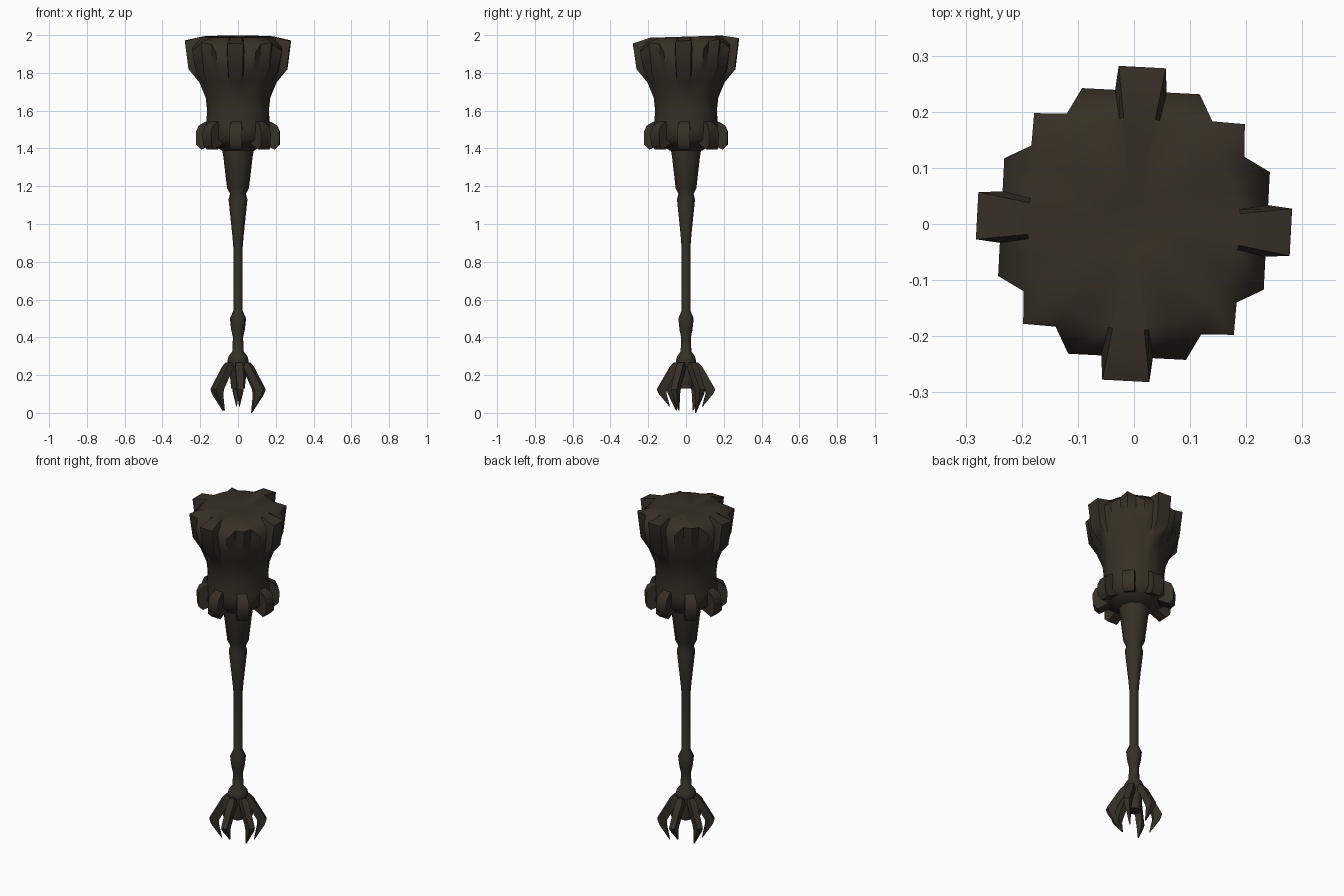
import bpy, bmesh, math
from mathutils import Vector

if "Cube" in bpy.data.objects:
    bpy.data.objects.remove(bpy.data.objects["Cube"])

mat = bpy.data.materials.new("dark_wood")
mat.diffuse_color = (0.038, 0.029, 0.019, 1)
mat.use_nodes = True
mat.node_tree.nodes["Principled BSDF"].inputs["Base Color"].default_value = mat.diffuse_color
TWIST = math.radians(-3)


def finish(name, bm, angle=50):
    bmesh.ops.recalc_face_normals(bm, faces=bm.faces)
    me = bpy.data.meshes.new(name)
    bm.to_mesh(me)
    bm.free()
    ob = bpy.data.objects.new(name, me)
    bpy.context.collection.objects.link(ob)
    me.materials.append(mat)
    bpy.ops.object.select_all(action='DESELECT')
    ob.select_set(True)
    bpy.context.view_layer.objects.active = ob
    bpy.ops.object.shade_smooth_by_angle(angle=math.radians(angle))
    return ob


def loft(bm, rings, cap=True):
    """Skin a list of equal-length point rings and close both ends."""
    vs = [[bm.verts.new(p) for p in ring] for ring in rings]
    n = len(vs[0])
    for a, b in zip(vs, vs[1:]):
        for i in range(n):
            j = (i + 1) % n
            bm.faces.new((a[i], a[j], b[j], b[i]))
    if cap:
        bm.faces.new(vs[0])
        bm.faces.new(vs[-1])
    return vs


def lathe(name, profile, sides):
    bm = bmesh.new()
    loft(bm, [[(r * math.cos(k * math.tau / sides), r * math.sin(k * math.tau / sides), z)
               for k in range(sides)] for r, z in profile])
    return finish(name, bm)


# Ribbed head: round waist that grows into a notched outline with four fins
quarter = [(.28, -.042), (.28, .042), (.237, .046), (.237, .105), (.19, .13),
           (.188, .188), (.13, .19), (.105, .237), (.046, .237)]
drop = [0, 0, .035, .05, .01, 0, .01, .05, .035]
outline = []
for q in range(4):
    for (x, y), d in zip(quarter, drop):
        v = Vector((x, y)).to_2d()
        a = math.atan2(y, x) + q * math.pi / 2 + TWIST
        outline.append((a, v.length, d))


def head_ring(z, r, star, scale=1.0, dip=0.0, tilt=0.0):
    pts = []
    for a, rs, d in outline:
        rad = r * (1 - star) + rs * scale * star
        y = rad * math.sin(a)
        pts.append((rad * math.cos(a), y, z - d * dip + y * tilt))
    return pts


bm = bmesh.new()
rings = [head_ring(1.39, .09, 0), head_ring(1.42, .13, 0), head_ring(1.45, .172, 0),
         head_ring(1.52, .17, 0), head_ring(1.60, .164, 0), head_ring(1.67, .172, 0),
         head_ring(1.75, .195, .12), head_ring(1.82, .2, 1, .93),
         head_ring(1.97, .2, 1, 1, 1, .05), head_ring(1.992, .19, 0, 1, 0, .03),
         head_ring(1.972, .05, 0)]
loft(bm, rings)
finish("ribbed_head", bm, 60)

# Ring of blunt studs under the head
bm = bmesh.new()
stud = [(.13, 1.56, .02), (.175, 1.54, .026), (.208, 1.52, .032),
        (.222, 1.485, .034), (.22, 1.42, .034), (.195, 1.395, .03)]
for k in range(8):
    a = k * math.pi / 4 + TWIST
    c, s = math.cos(a), math.sin(a)
    rows = []
    for r, z, w in stud:
        rows.append([(r * c - t * s, r * s + t * c, z) for t in (-w, w)])
    base = [[(.12 * c - t * s, .12 * s + t * c, z) for t in (-.03, .03)]
            for z in (1.43, 1.54)]
    left = [bm.verts.new(p[0]) for p in rows + base]
    right = [bm.verts.new(p[1]) for p in rows + base]
    bm.faces.new(left)
    bm.faces.new(right)
    for i in range(len(left)):
        j = (i + 1) % len(left)
        bm.faces.new((left[i], left[j], right[j], right[i]))
finish("stud_ring", bm, 50)

# Tapering handle with collars, ending in the claw hub
lathe("handle", [(.088, 1.41), (.078, 1.36), (.058, 1.19), (.042, 1.16), (.05, 1.13),
                 (.03, .94), (.025, .88), (.025, .54), (.043, .5), (.036, .44),
                 (.027, .40), (.03, .325), (.05, .30), (.056, .275), (.045, .22),
                 (.036, .13)], 10)

# Six bent claws: radius, height, half thickness, half width
claw = [(.045, .268, .018, .016), (.062, .245, .022, .02), (.128, .125, .026, .017),
        (.125, .095, .02, .014), (.088, .0, .002, .002)]
bm = bmesh.new()
for k in range(6):
    a = math.radians(35 + 60 * k)
    c, s = math.cos(a), math.sin(a)
    lift = .035 if k in (1, 4) else (0 if k == 0 else .012)
    rings = []
    for r, z, t, w in claw:
        z += lift * max(0, (.125 - z) / .125)
        rings.append([((r + u) * c - v * s, (r + u) * s + v * c, z)
                      for u, v in ((-t, -w), (t, -w), (t, w), (-t, w))])
    loft(bm, rings)
finish("claws", bm, 40)
